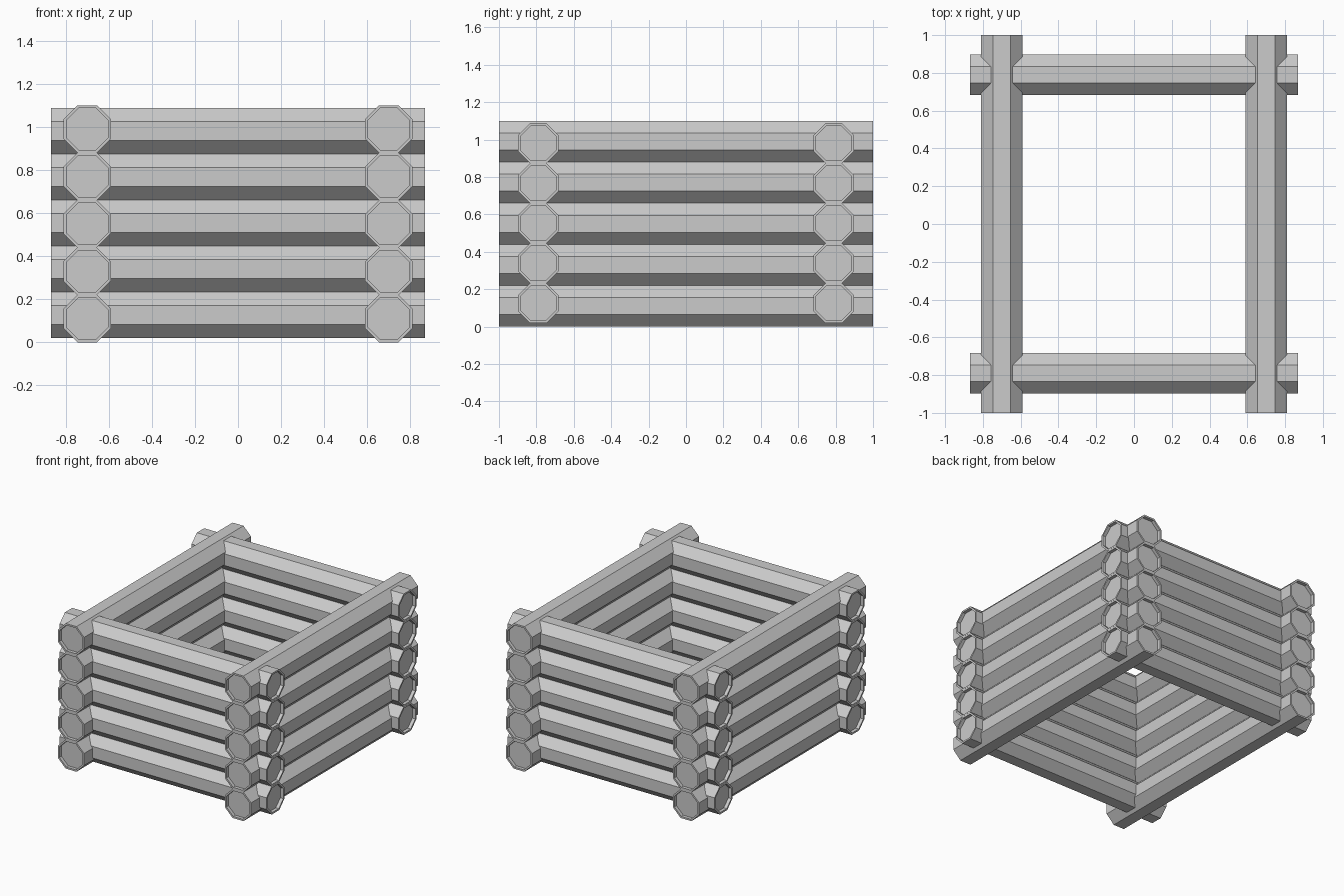
import bpy, bmesh, math

if "Cube" in bpy.data.objects:
    bpy.data.objects.remove(bpy.data.objects["Cube"])

grey = bpy.data.materials.new("wood_grey")
grey.diffuse_color = (0.6, 0.6, 0.6, 1.0)
grey.use_nodes = True
grey.node_tree.nodes["Principled BSDF"].inputs["Base Color"].default_value = grey.diffuse_color


def log(name, axis, length, width, height, location):
    """Eight-sided log with a flat top and shallow recessed ends."""
    bm = bmesh.new()
    rings = []
    r = 0.5 / math.cos(math.pi / 8)
    rim, depth = 0.013, 0.025
    # End centre ring, recess wall, rim, then the same mirrored at the far end
    half = length / 2
    sections = [(-half + depth, rim), (-half, rim), (-half, 0),
                (half, 0), (half, rim), (half - depth, rim)]
    for along, inset in sections:
        ring = []
        for i in range(8):
            a = math.pi / 8 + i * math.pi / 4
            u = r * math.cos(a) * (width - 2 * inset)
            w = r * math.sin(a) * (height - 2 * inset)
            co = (along, u, w) if axis == "x" else (u, along, w)
            ring.append(bm.verts.new(co))
        rings.append(ring)
    for a, b in zip(rings, rings[1:]):
        for i in range(8):
            j = (i + 1) % 8
            bm.faces.new((a[i], a[j], b[j], b[i]))
    bm.faces.new(rings[0])
    bm.faces.new(rings[-1])
    bmesh.ops.recalc_face_normals(bm, faces=bm.faces)
    mesh = bpy.data.meshes.new(name)
    bm.to_mesh(mesh)
    bm.free()
    mesh.materials.append(grey)
    obj = bpy.data.objects.new(name, mesh)
    obj.location = location
    bpy.context.collection.objects.link(obj)


# Five courses of crossing logs, interlocked at the corners
for n in range(5):
    for side, label in ((-1, "left"), (1, "right")):
        log(f"{label}_wall_log_{n + 1}", "y", 2.0, 0.22, 0.22,
            (side * 0.70, 0, 0.11 + n * 0.22))
    for side, label in ((-1, "front"), (1, "back")):
        log(f"{label}_wall_log_{n + 1}", "x", 1.735, 0.214, 0.213,
            (0, side * 0.79, 0.126 + n * 0.2138))
